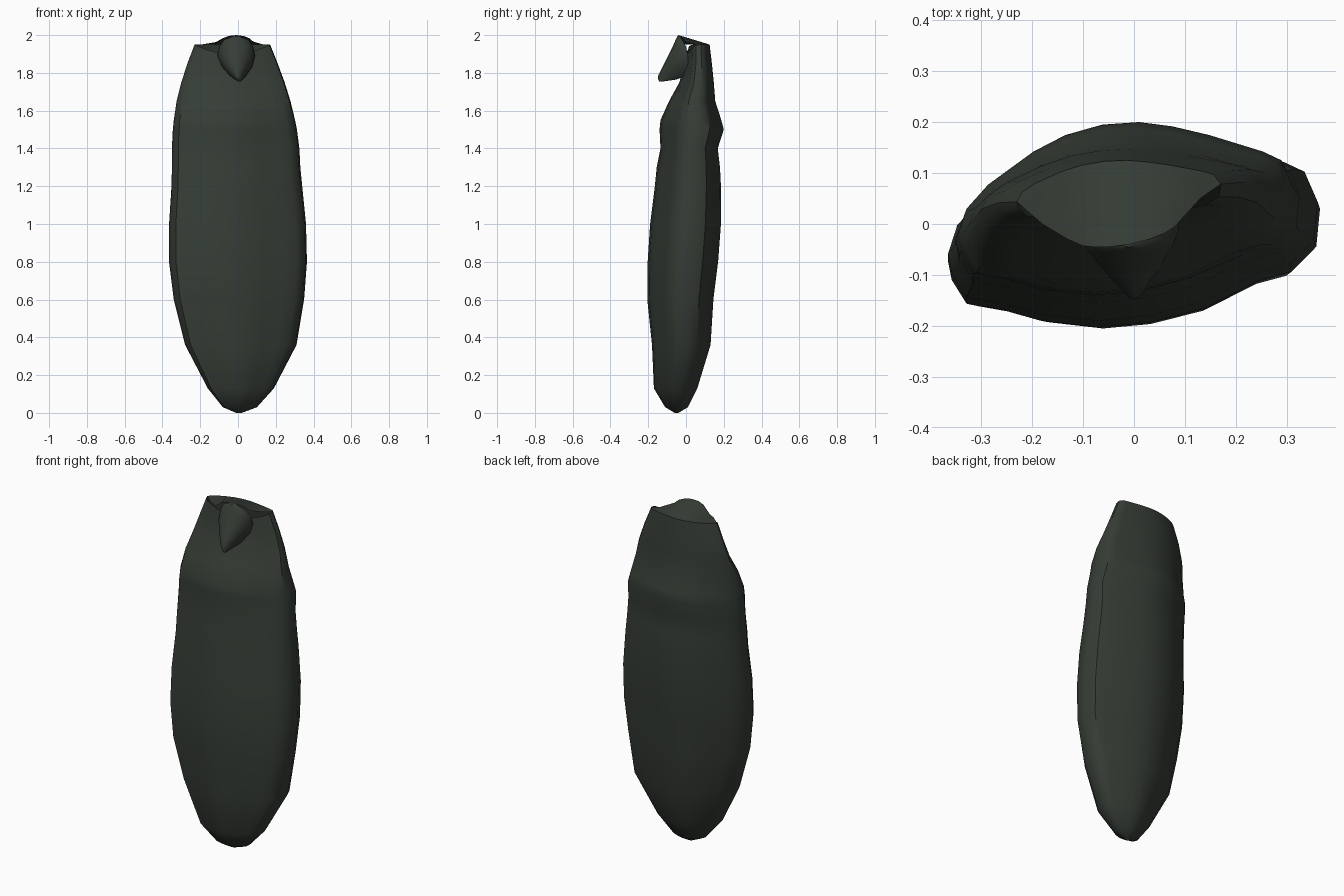
import bpy, bmesh, math

if "Cube" in bpy.data.objects:
    bpy.data.objects.remove(bpy.data.objects["Cube"])

mat = bpy.data.materials.new("dark green cloth")
mat.diffuse_color = (0.036, 0.045, 0.036, 1)
mat.use_nodes = True
mat.node_tree.nodes["Principled BSDF"].inputs["Base Color"].default_value = mat.diffuse_color


def build(name, rows, closed=True, cap_ends=False, angle=40):
    """Skin a list of point rows into one smooth object."""
    bm = bmesh.new()
    vs = [[bm.verts.new(p) for p in r] for r in rows]
    n = len(rows[0])
    for a, b in zip(vs, vs[1:]):
        for i in range(n if closed else n - 1):
            j = (i + 1) % n
            bm.faces.new((a[i], a[j], b[j], b[i]))
    if cap_ends:
        bm.faces.new(vs[0])
        bm.faces.new(vs[-1])
    bmesh.ops.remove_doubles(bm, verts=bm.verts, dist=0.0005)
    bmesh.ops.recalc_face_normals(bm, faces=bm.faces)
    me = bpy.data.meshes.new(name)
    bm.to_mesh(me)
    bm.free()
    ob = bpy.data.objects.new(name, me)
    bpy.context.collection.objects.link(ob)
    me.materials.append(mat)
    bpy.ops.object.select_all(action='DESELECT')
    ob.select_set(True)
    bpy.context.view_layer.objects.active = ob
    bpy.ops.object.shade_smooth_by_angle(angle=math.radians(angle))
    return ob


# Slightly twisted lens cross-section, from left end over the back to the right end
outline = [(-1, -.3), (-.95, 0), (-.82, .28), (-.55, .66), (-.36, .85), (-.14, .97),
           (.08, 1), (.28, .95), (.5, .85), (.82, .66), (.93, .56), (1, .25),
           (.98, -.15), (.85, -.41), (.68, -.5), (.38, -.8), (.08, -.95),
           (-.19, -1), (-.5, -.93), (-.7, -.82), (-.9, -.75), (-.98, -.5)]

# z, left, right, front, back
sections = [(0.0, -.01, .02, -.06, -.04), (.03, -.08, .10, -.11, .01),
            (.13, -.16, .19, -.17, .06), (.36, -.28, .31, -.18, .13),
            (.6, -.34, .35, -.205, .145), (.8, -.365, .365, -.203, .17),
            (1.0, -.365, .36, -.19, .185), (1.2, -.352, .34, -.165, .185),
            (1.3, -.35, .33, -.155, .18), (1.4, -.35, .325, -.135, .168),
            (1.5, -.345, .312, -.14, .2), (1.55, -.34, .302, -.135, .187),
            (1.65, -.325, .278, -.09, .155), (1.75, -.3, .247, -.035, .147),
            (1.85, -.268, .21, -.01, .137), (1.95, -.23, .17, 0, .125)]

# Wrapped body, open at the front of the top edge
rows = []
for z, l, r, f, b in sections:
    row = []
    for i, (u, v) in enumerate(outline):
        dip = 0.05 * (1 - u * u) if z > 1.9 and i > 11 else 0
        row.append(((l + r) / 2 + u * (r - l) / 2, (f + b) / 2 + v * (b - f) / 2, z - dip))
    rows.append(row)
build("wrapped_body", rows, cap_ends=False)

# Hood sheet: from the back rim forward to the arched front edge
back_rim = rows[-1][:12]
edge = [(-.23, .043), (-.18, 0), (-.13, -.03), (-.1, -.043), (-.08, -.045), (-.05, -.045),
        (-.01, -.04), (.03, -.03), (.06, -.018), (.08, -.005), (.13, .05), (.17, .079)]
front_edge = []
for x, y in edge:
    k = 1 - ((x + .01) / .095) ** 2
    front_edge.append((x, y, 1.95 + (.05 * math.sqrt(k) if k > 0 else 0)))
front_edge[0], front_edge[-1] = back_rim[0], back_rim[-1]
build("hood_sheet", [back_rim, front_edge], closed=False)

# Pointed flap hanging forward: z, centre x, half width, front y, back y
flap = [(1.995, -.01, .015, -.045, -.03), (1.975, -.01, .065, -.055, -.02),
        (1.94, -.01, .09, -.07, .0), (1.89, -.01, .1, -.095, .01),
        (1.83, -.005, .08, -.125, .01), (1.785, 0, .043, -.148, 0),
        (1.765, .005, .022, -.147, -.05), (1.755, .008, .008, -.142, -.12)]
rows = []
for z, cx, w, f, b in flap:
    # rounded front, flat back
    row = [(cx - w * math.cos(math.pi * i / 12),
            b + (f - b) * math.sin(math.pi * i / 12), z) for i in range(13)]
    rows.append(row)
build("pointed_flap", rows, cap_ends=True, angle=50)
